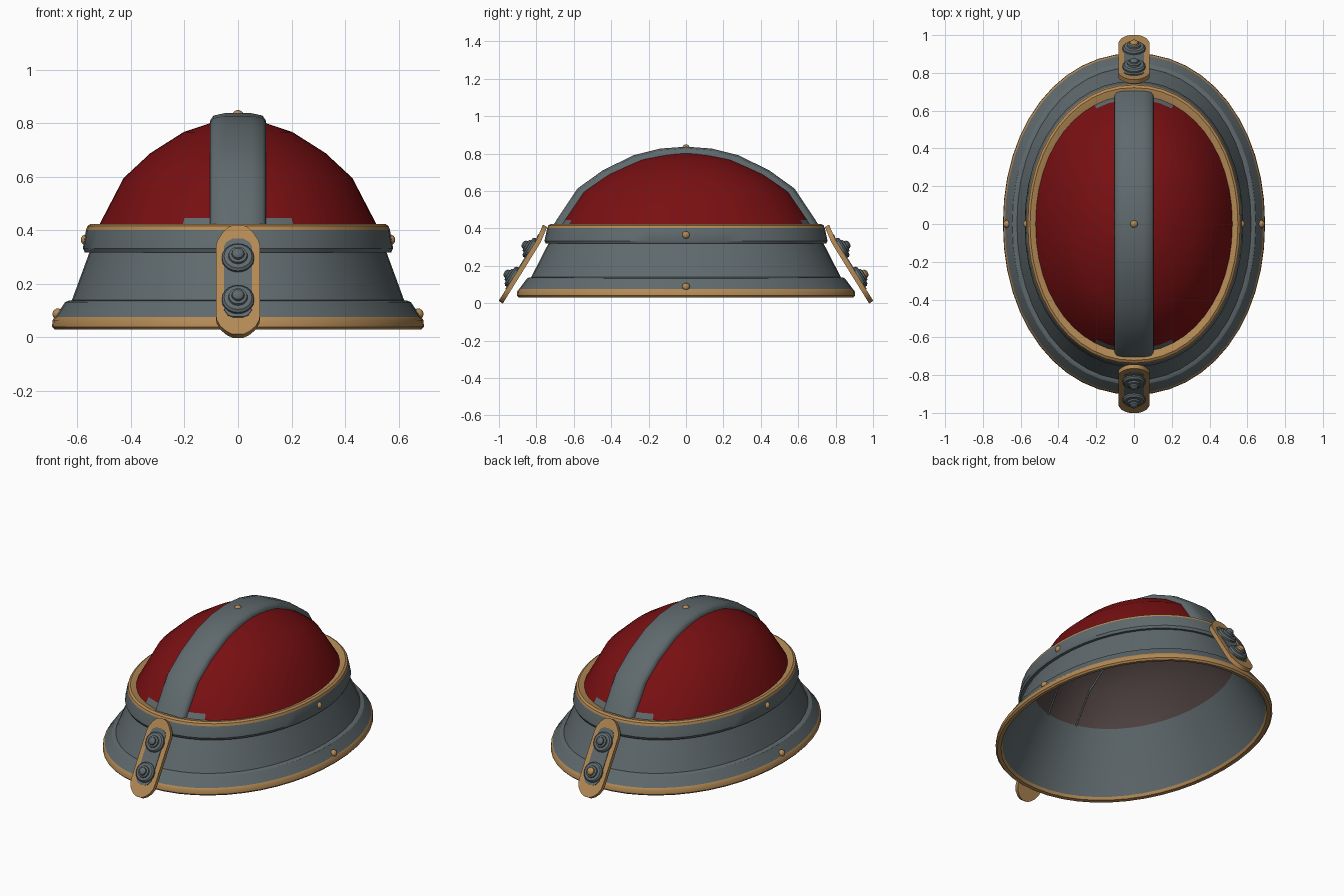
import bpy, bmesh, math
from mathutils import Matrix, Vector

if "Cube" in bpy.data.objects:
    bpy.data.objects.remove(bpy.data.objects["Cube"])


def material(name, rgb):
    m = bpy.data.materials.new(name)
    m.diffuse_color = (*rgb, 1)
    m.use_nodes = True
    m.node_tree.nodes["Principled BSDF"].inputs["Base Color"].default_value = m.diffuse_color
    return m


STEEL = material("steel grey", (0.115, 0.143, 0.153))
RED = material("deep red", (0.19, 0.005, 0.006))
BRASS = material("brass", (0.45, 0.25, 0.09))
LINING = material("brown lining", (0.085, 0.058, 0.058))


def finish(name, bm, mats, angle=35):
    bmesh.ops.remove_doubles(bm, verts=bm.verts, dist=1e-5)
    me = bpy.data.meshes.new(name)
    bm.to_mesh(me)
    bm.free()
    ob = bpy.data.objects.new(name, me)
    bpy.context.collection.objects.link(ob)
    for m in mats:
        me.materials.append(m)
    bpy.ops.object.select_all(action='DESELECT')
    ob.select_set(True)
    bpy.context.view_layer.objects.active = ob
    bpy.ops.object.shade_smooth_by_angle(angle=math.radians(angle))
    return ob


def lathe(name, profile, mats, seg=48, rule=None, matrix=Matrix(), power=2.0, angle=35):
    """Oval lathe: profile holds (x radius, y radius, z)."""
    bm = bmesh.new()

    def sp(v):
        return math.copysign(abs(v) ** (2 / power), v)
    rings = []
    for rx, ry, z in profile:
        ring = []
        for i in range(seg):
            a = 2 * math.pi * i / seg
            ring.append(bm.verts.new(Vector((rx * sp(math.cos(a)), ry * sp(math.sin(a)), z))))
        rings.append(ring)
    for k in range(len(rings) - 1):
        for i in range(seg):
            j = (i + 1) % seg
            f = bm.faces.new((rings[k][i], rings[k][j], rings[k + 1][j], rings[k + 1][i]))
            if rule:
                f.material_index = rule(k, f.calc_center_median())
    bm.transform(matrix)
    return finish(name, bm, mats, angle)


P = 2.08  # slightly squared oval

# brass edge around the bottom of the brim
lathe("rim_trim", [(.655, .865, .05), (.663, .873, .033), (.685, .895, .03), (.694, .904, .04),
                   (.692, .902, .065), (.683, .893, .076)], [BRASS], power=P)
# flared brim with a stepped lower edge
lathe("brim", [(.685, .895, .072), (.645, .85, .132), (.63, .838, .138), (.62, .828, .139),
               (.55, .73, .33)], [STEEL], power=P, angle=25)
# upper band with a brass top edge
lathe("upper_band", [(.545, .725, .318), (.572, .75, .318), (.579, .757, .333), (.567, .742, .402),
                     (.562, .736, .416), (.55, .722, .424), (.535, .703, .42), (.51, .67, .41)],
      [STEEL, BRASS], power=P, rule=lambda k, c: 1 if k >= 3 else 0)

# red dome, with small steel feet beside the ridge strap
DOME = [(.523, .682, .41), (.505, .66, .445), (.427, .56, .595), (.327, .43, .688),
        (.204, .27, .766), (.104, .135, .80), (0, 0, .81)]
lathe("dome", DOME, [RED, STEEL], power=P,
      rule=lambda k, c: 1 if k == 0 and abs(c.x) < .2 else 0, angle=60)

# inside of the helmet
inner = [(max(x - .02, 0), max(y - .02, 0), z - .015) for x, y, z in reversed(DOME)]
lathe("inner_shell", inner + [(.655, .865, .05)], [LINING, STEEL], power=P,
      rule=lambda k, c: 1 if k >= len(inner) - 1 else 0, angle=60)

# ridge strap running front to back over the dome
path = [(-y, z) for x, y, z in DOME] + [(y, z) for x, y, z in reversed(DOME[:-1])]
section = [(-.105, -.05), (-.104, .0), (-.092, .018), (-.05, .027), (.05, .027),
           (.092, .018), (.104, .0), (.105, -.05)]
bm = bmesh.new()
rows = []
for i, (y, z) in enumerate(path):
    a, b = path[max(i - 1, 0)], path[min(i + 1, len(path) - 1)]
    n = Vector((0, a[1] - b[1], b[0] - a[0])).normalized()
    rows.append([bm.verts.new(Vector((x, y, z)) + n * h) for x, h in section])
for r, s in zip(rows, rows[1:]):
    for j in range(len(section) - 1):
        bm.faces.new((r[j], r[j + 1], s[j + 1], s[j]))
finish("ridge_strap", bm, [STEEL], 50)


# bent clasp plates at the front and back
def clasp_point(z):
    """Outward distance of the clasp at a given height."""
    return .75 + (.42 - z) * .42 if z > .33 else .788 + (.33 - z) * .62


def ribbon(name, outline, lo, hi, mat, side):
    """Bent plate: outline holds (height, half width)."""
    bm = bmesh.new()
    n = Vector((0, .85, .527))
    rows = []
    for z, w in outline:
        base = Vector((0, clasp_point(z), z))
        rows.append([bm.verts.new(base + n * h + Vector((x, 0, 0)))
                     for x, h in ((-w, lo), (-w, hi), (w, hi), (w, lo))])
    for r, s in zip(rows, rows[1:]):
        for j in range(4):
            k = (j + 1) % 4
            bm.faces.new((r[j], r[k], s[k], s[j]))
    bm.faces.new(rows[0])
    bm.faces.new(rows[-1][::-1])
    bm.transform(Matrix.Diagonal((1, side, 1, 1)))
    bmesh.ops.recalc_face_normals(bm, faces=bm.faces)
    finish(name, bm, [mat], 30)


plate = [(.005, .02), (.015, .042), (.035, .066), (.06, .08), (.085, .083), (.33, .083),
         (.355, .077), (.385, .057), (.405, .036), (.413, .015)]
inset = [(.068, .02), (.075, .038), (.095, .052), (.33, .052), (.345, .045), (.36, .02)]
stud = [(.06, .06, -.005), (.06, .06, .01), (.052, .052, .019), (.036, .036, .021),
        (.034, .034, .03), (.024, .024, .033), (.022, .022, .042), (.013, .013, .05), (0, 0, .052)]

for side, label in ((-1, "front"), (1, "back")):
    ribbon(label + "_clasp", plate, -.012, .014, BRASS, side)
    ribbon(label + "_clasp_inset", inset, .012, .018, STEEL, side)
    out = Vector((0, side * .85, .527))
    turn = out.to_track_quat('Z', 'Y').to_matrix().to_4x4()
    for z in (.285, .13):
        pos = Vector((0, side * clasp_point(z), z)) + out * .017
        tip = 1 if side > 0 and z < .2 else 0
        lathe(label + "_clasp_stud", stud, [STEEL, BRASS], seg=20,
              rule=lambda k, c: tip if k >= 5 else 0, matrix=Matrix.Translation(pos) @ turn)

# brass rivets on the sides and the crown
rivet = [(.021, .021, -.01), (.02, .02, .003), (.014, .014, .011), (.006, .006, .015), (0, 0, .016)]
spots = [((0, 0, .833), (0, 0, 1))]
for s in (-1, 1):
    spots += [((s * .571, 0, .365), (s, 0, .2)), ((s * .676, 0, .09), (s, 0, .6))]
for pos, d in spots:
    turn = Vector(d).to_track_quat('Z', 'Y').to_matrix().to_4x4()
    lathe("rivet", rivet, [BRASS], seg=14, matrix=Matrix.Translation(pos) @ turn, angle=60)
